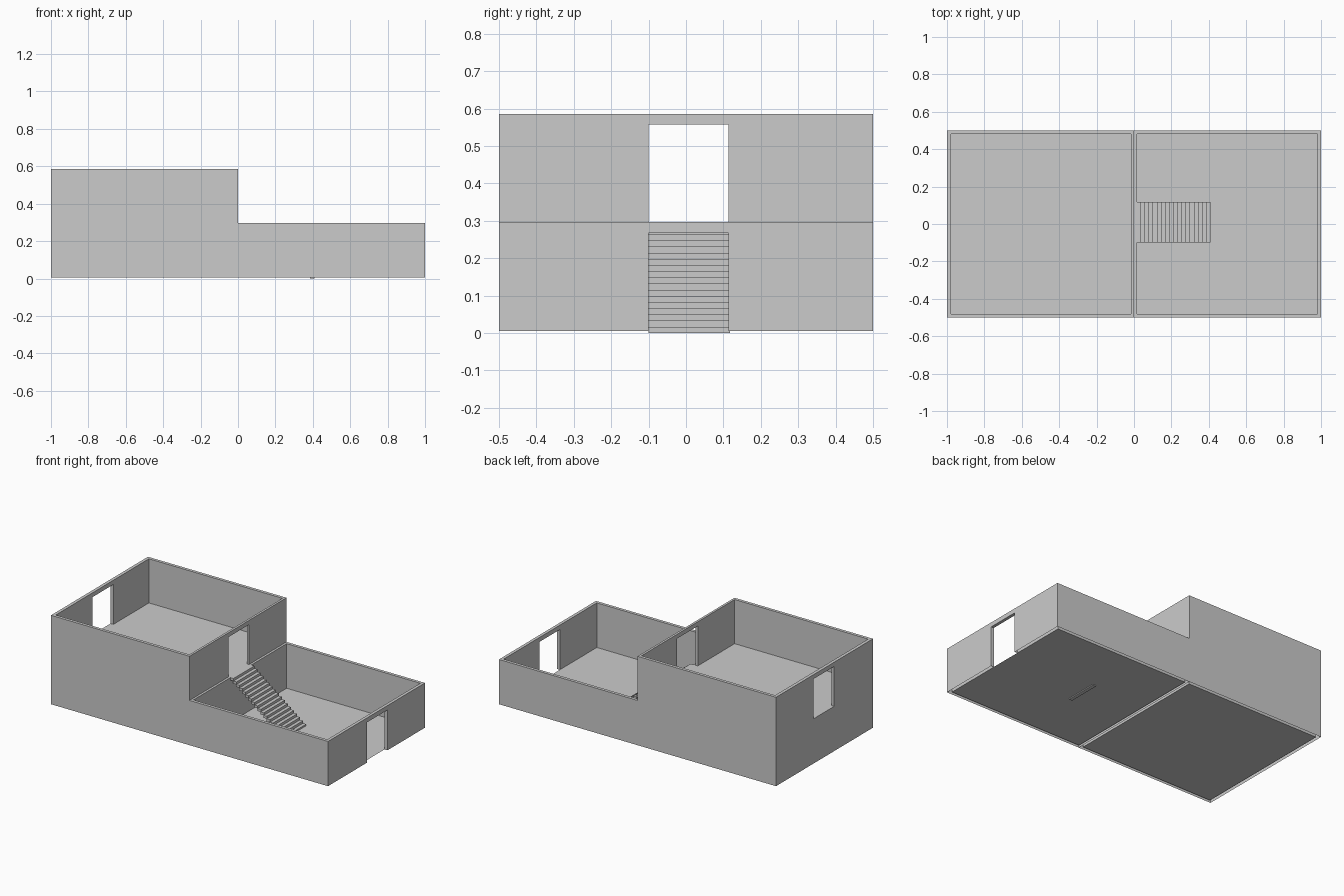
import bpy, bmesh

if "Cube" in bpy.data.objects:
    bpy.data.objects.remove(bpy.data.objects["Cube"])

BASE = 0.005           # underside of the walls
LOW_TOP = 0.297        # lower wall tops / upper floor level
HIGH_TOP = 0.585
DOOR_Y = (-0.10, 0.113)


def make_object(name, bm):
    mesh = bpy.data.meshes.new(name)
    bm.to_mesh(mesh)
    bm.free()
    obj = bpy.data.objects.new(name, mesh)
    bpy.context.scene.collection.objects.link(obj)
    return obj


def box(name, x, y, z):
    bm = bmesh.new()
    bmesh.ops.create_cube(bm, size=1)
    for v in bm.verts:
        v.co = [r[0] if c < 0 else r[1] for c, r in zip(v.co, (x, y, z))]
    return make_object(name, bm)


def floor(name, x, z):
    bm = bmesh.new()
    bm.faces.new([bm.verts.new((a, b, z)) for a, b in
                  ((x[0], -0.48), (x[1], -0.48), (x[1], 0.48), (x[0], 0.48))])
    return make_object(name, bm)


def room_walls(name, outer_x, inner_x, top, doors):
    """Rectangular ring of walls with doors cut out, hollow from below."""
    bm = bmesh.new()

    def loop(x, y, z):
        return [bm.verts.new((a, b, z)) for a, b in
                ((x[0], -y), (x[1], -y), (x[1], y), (x[0], y))]

    rings = [loop(outer_x, 0.5, BASE), loop(outer_x, 0.5, top),
             loop(inner_x, 0.48, top), loop(inner_x, 0.48, BASE)]
    for r in range(4):
        a, b = rings[r], rings[(r + 1) % 4]
        for i in range(4):
            j = (i + 1) % 4
            bm.faces.new((a[i], a[j], b[j], b[i]))
    bmesh.ops.recalc_face_normals(bm, faces=bm.faces)
    obj = make_object(name, bm)

    # door openings
    for i, (x, z) in enumerate(doors):
        cutter = box(f"{name}_door_cutter_{i}", (x - 0.05, x + 0.05), DOOR_Y, z)
        cutter.hide_render = True
        cutter.hide_viewport = False
        mod = obj.modifiers.new("door", 'BOOLEAN')
        mod.operation = 'DIFFERENCE'
        mod.solver = 'EXACT'
        mod.object = cutter
        bpy.context.view_layer.objects.active = obj
        bpy.ops.object.modifier_apply(modifier=mod.name)
        bpy.data.objects.remove(cutter)

    # open underside
    bm = bmesh.new()
    bm.from_mesh(obj.data)
    under = [f for f in bm.faces
             if all(abs(v.co.z - BASE) < 1e-4 for v in f.verts)]
    bmesh.ops.delete(bm, geom=under, context='FACES')
    bm.to_mesh(obj.data)
    bm.free()
    return obj


# walls
upper_door = (LOW_TOP, 0.557)
room_walls("upper_room_walls", (-1, 0), (-0.979, -0.015), HIGH_TOP,
           [(-0.99, upper_door), (0, upper_door)])
room_walls("lower_room_walls", (0, 1), (0.015, 0.98), LOW_TOP,
           [(0.99, (-0.05, 0.268))])

# floors
floor("upper_room_floor", (-0.979, -0.015), LOW_TOP)
floor("upper_room_base", (-0.979, -0.015), BASE + 0.001)
floor("lower_room_floor", (0.015, 0.98), BASE + 0.001)

# staircase: one step repeated up to the upper door
STEPS = 18
run = (0.41 - 0.015) / STEPS
rise = LOW_TOP / STEPS
stairs = box("staircase", (0.41 - run - 0.002, 0.41), (-0.10, 0.117), (0, rise))
arr = stairs.modifiers.new("steps", 'ARRAY')
arr.count = STEPS
arr.use_relative_offset = False
arr.use_constant_offset = True
arr.constant_offset_displace = (-run, 0, rise)
